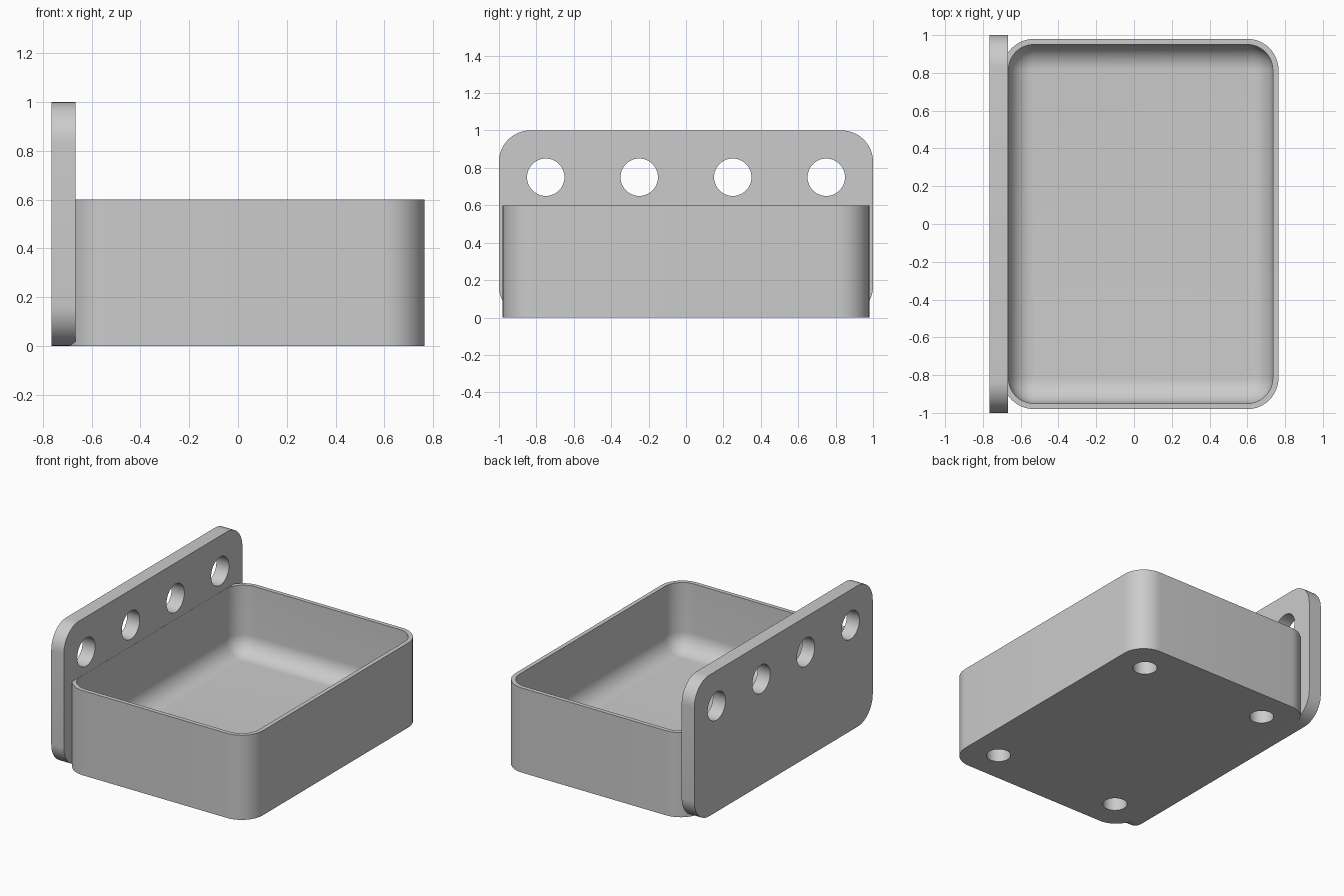
import bpy, bmesh
from math import pi, sin, cos, radians
from mathutils import Matrix, Vector

cube = bpy.data.objects.get("Cube")
if cube:
    bpy.data.objects.remove(cube, do_unlink=True)

grey = bpy.data.materials.new("light_grey")
grey.use_nodes = True
colour = (0.6, 0.6, 0.6, 1)
grey.diffuse_color = colour
grey.node_tree.nodes["Principled BSDF"].inputs["Base Color"].default_value = colour


def rounded_rect(u0, u1, v0, v1, r, steps=12):
    """Counter-clockwise outline of a rectangle with round corners."""
    centres = [(u1 - r, v1 - r), (u0 + r, v1 - r), (u0 + r, v0 + r), (u1 - r, v0 + r)]
    points = []
    for q, (cu, cv) in enumerate(centres):
        for i in range(steps + 1):
            a = (q + i / steps) * pi / 2
            points.append((cu + r * cos(a), cv + r * sin(a)))
    return points


def loft(name, rings):
    """Skin a list of matching point rings and cap both ends."""
    bm = bmesh.new()
    loops = [[bm.verts.new(p) for p in ring] for ring in rings]
    n = len(loops[0])
    for a, b in zip(loops, loops[1:]):
        for i in range(n):
            j = (i + 1) % n
            bm.faces.new((a[i], a[j], b[j], b[i]))
    bm.faces.new(loops[0][::-1])
    bm.faces.new(loops[-1])
    bmesh.ops.recalc_face_normals(bm, faces=bm.faces)
    mesh = bpy.data.meshes.new(name)
    bm.to_mesh(mesh)
    bm.free()
    obj = bpy.data.objects.new(name, mesh)
    bpy.context.collection.objects.link(obj)
    mesh.materials.append(grey)
    return obj


def drill(obj, centres, radius, depth, axis):
    """Cut round holes of the given total length along an axis."""
    bm = bmesh.new()
    turn = Vector((0, 0, 1)).rotation_difference(Vector(axis)).to_matrix().to_4x4()
    for c in centres:
        bmesh.ops.create_cone(bm, cap_ends=True, segments=48, radius1=radius,
                              radius2=radius, depth=depth,
                              matrix=Matrix.Translation(c) @ turn)
    mesh = bpy.data.meshes.new("hole_cutter")
    bm.to_mesh(mesh)
    bm.free()
    mesh.materials.append(grey)
    cutter = bpy.data.objects.new("hole_cutter", mesh)
    bpy.context.collection.objects.link(cutter)
    cutter.hide_render = True
    mod = obj.modifiers.new("holes", 'BOOLEAN')
    mod.operation, mod.solver, mod.object = 'DIFFERENCE', 'EXACT', cutter
    bpy.ops.object.select_all(action='DESELECT')
    obj.select_set(True)
    bpy.context.view_layer.objects.active = obj
    bpy.ops.object.modifier_apply(modifier=mod.name)
    bpy.data.objects.remove(cutter, do_unlink=True)
    bpy.ops.object.shade_smooth_by_angle(angle=radians(30))


# Open tray: outer wall, rim, inner wall and a filleted floor
X0, X1, Y, TOP = -0.695, 0.765, 0.98, 0.6
WALL, FLOOR, R, FILLET = 0.03, 0.12, 0.165, 0.13


def tray_ring(inset, z):
    outline = rounded_rect(X0 + inset, X1 - inset, inset - Y, Y - inset, R - inset)
    return [(x, y, z) for x, y in outline]


rings = [tray_ring(0, 0), tray_ring(0, TOP), tray_ring(WALL, TOP)]
for i in range(13):
    a = i / 12 * pi / 2
    rings.append(tray_ring(WALL + FILLET * (1 - cos(a)), FLOOR + FILLET * (1 - sin(a))))
tray = loft("tray", rings)

# Blind sockets in the underside
mid = (X0 + X1) / 2
drill(tray, [(mid + sx * 0.5, sy * 0.75, 0) for sx in (-1, 1) for sy in (-1, 1)],
      0.08, 0.2, (0, 0, 1))

# Upright mounting plate with a row of through holes
profile = rounded_rect(-1, 1, 0, 1, 0.167)
plate = loft("mounting_plate", [[(x, y, z) for y, z in profile] for x in (-0.765, -0.666)])
drill(plate, [(-0.715, y, 0.75) for y in (-0.75, -0.25, 0.25, 0.75)], 0.1, 0.3, (1, 0, 0))
